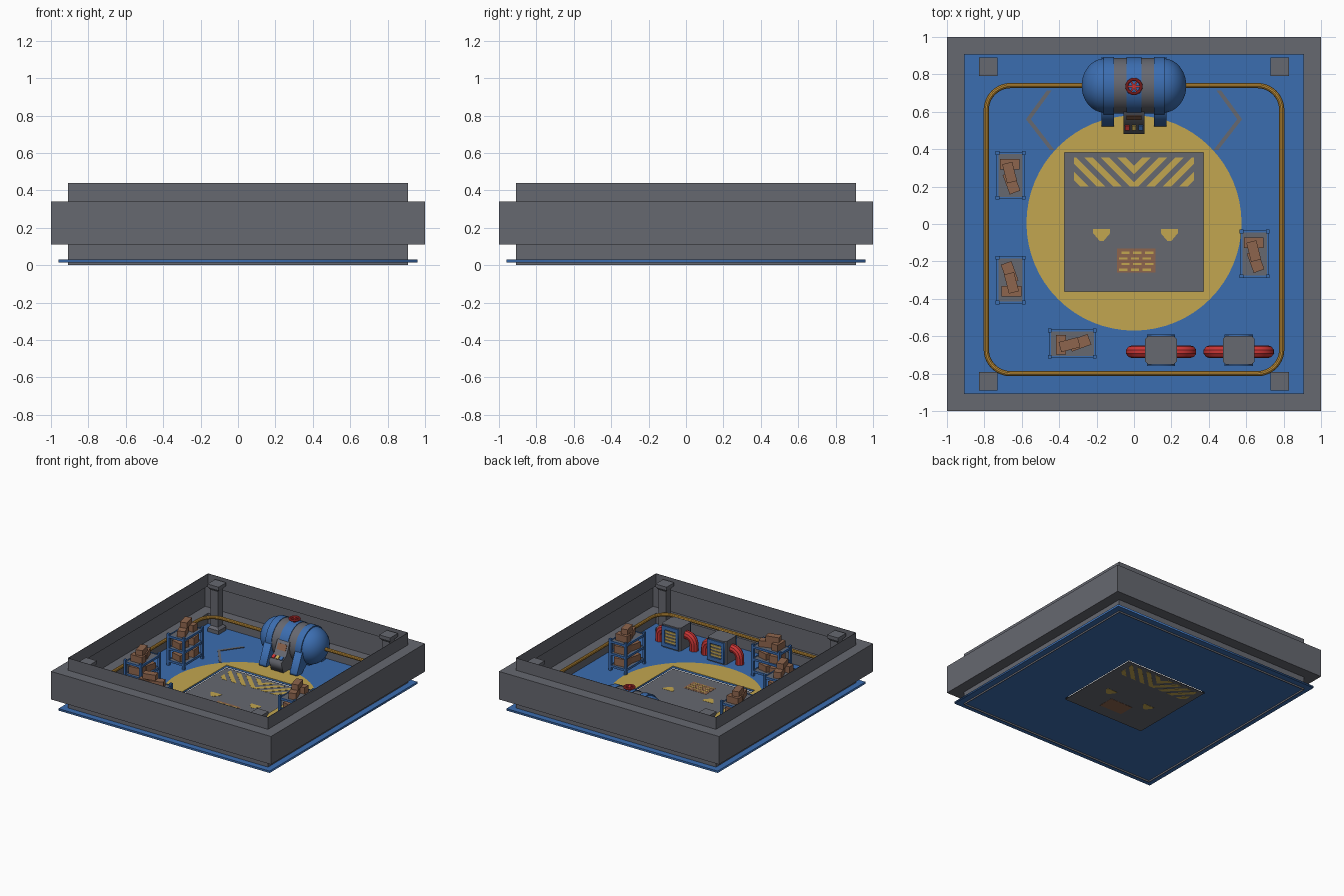
import bpy, bmesh, math
from math import sin, cos, pi, radians
from mathutils import Matrix, Vector

if "Cube" in bpy.data.objects:
    bpy.data.objects.remove(bpy.data.objects["Cube"])


def mat(name, r, g, b):
    m = bpy.data.materials.new(name)
    m.diffuse_color = (r, g, b, 1)
    m.use_nodes = True
    m.node_tree.nodes["Principled BSDF"].inputs["Base Color"].default_value = m.diffuse_color
    return m


GREY = mat("steel_grey", .133, .138, .162)
BLUE = mat("deck_blue", .044, .153, .434)
YELLOW = mat("marking_yellow", .54, .38, .08)
ORANGE = mat("pipe_orange", .52, .27, .04)
BROWN = mat("crate_brown", .27, .13, .075)
RED = mat("valve_red", .58, .035, .035)


def add(name, me, m, matrix=None, smooth=False):
    me.materials.clear()
    me.materials.append(m)
    if smooth:
        me.shade_smooth()
        me.set_sharp_from_angle(angle=radians(35))
    o = bpy.data.objects.new(name, me)
    bpy.context.collection.objects.link(o)
    if matrix is not None:
        o.matrix_world = matrix
    return o


def from_bm(name, bm, m, matrix=None, smooth=False):
    me = bpy.data.meshes.new(name)
    bm.to_mesh(me)
    bm.free()
    return add(name, me, m, matrix, smooth)


def from_curve(name, cu, m, matrix=None, smooth=False):
    tmp = bpy.data.objects.new("tmp", cu)
    bpy.context.collection.objects.link(tmp)
    dg = bpy.context.evaluated_depsgraph_get()
    me = bpy.data.meshes.new_from_object(tmp.evaluated_get(dg))
    bpy.data.objects.remove(tmp)
    return add(name, me, m, matrix, smooth)


def spline(cu, pts, cyclic):
    s = cu.splines.new('POLY')
    s.points.add(len(pts) - 1)
    for p, c in zip(s.points, pts):
        p.co = (c[0], c[1], c[2] if len(c) > 2 else 0, 1)
    s.use_cyclic_u = cyclic


def flat(name, loops, z0, z1, m, frame=None):
    """Filled outlines (nested loops make holes) extruded from z0 to z1."""
    cu = bpy.data.curves.new(name, 'CURVE')
    cu.dimensions = '2D'
    cu.fill_mode = 'BOTH'
    cu.extrude = (z1 - z0) / 2
    for l in loops:
        spline(cu, l, True)
    return from_curve(name, cu, m, (frame or Matrix()) @ Matrix.Translation((0, 0, (z0 + z1) / 2)))


def tube(name, pts, r, m, cyclic=False):
    cu = bpy.data.curves.new(name, 'CURVE')
    cu.dimensions = '3D'
    cu.bevel_depth = r
    cu.bevel_resolution = 3
    cu.use_fill_caps = True
    spline(cu, pts, cyclic)
    return from_curve(name, cu, m, smooth=True)


def box(name, at, size, m, rot=(0, 0, 0), parent=Matrix(), bevel=0):
    bm = bmesh.new()
    bmesh.ops.create_cube(bm, size=1)
    bmesh.ops.scale(bm, vec=size, verts=bm.verts)
    if bevel:
        up = [e for e in bm.edges if abs(e.verts[0].co.z - e.verts[1].co.z) > 1e-4]
        bmesh.ops.bevel(bm, geom=up, offset=bevel, segments=1, affect='EDGES')
    turn = Matrix.Rotation(rot[2], 4, 'Z') @ Matrix.Rotation(rot[0], 4, 'X')
    return from_bm(name, bm, m, parent @ Matrix.Translation(at) @ turn)


def rings(name, prof, m, at=(0, 0, 0), n=4, caps=True, axis_x=False, closed=False):
    """Stack of n-sided rings; for n = 4 the radius is the half width of a square."""
    bm = bmesh.new()
    k = math.sqrt(2) if n == 4 else 1
    rows = [[bm.verts.new((k * r * cos(2 * pi * (i + .5) / n), k * r * sin(2 * pi * (i + .5) / n), z))
             for i in range(n)] for r, z in prof]
    pairs = list(zip(rows, rows[1:])) + ([(rows[-1], rows[0])] if closed else [])
    for a, b in pairs:
        for i in range(n):
            j = (i + 1) % n
            bm.faces.new((a[i], a[j], b[j], b[i]))
    if caps and not closed:
        bm.faces.new(rows[0][::-1])
        bm.faces.new(rows[-1])
    mx = Matrix.Translation(at)
    if axis_x:
        mx = mx @ Matrix.Rotation(pi / 2, 4, 'Y')
    return from_bm(name, bm, m, mx, n > 4)


def rect(x0, y0, x1, y1):
    return [(x0, y0), (x1, y0), (x1, y1), (x0, y1)]


def mirror(pts, c=0):
    return [(2 * c - x, y) for x, y in pts][::-1]


# outer wall: thin stepped sheet that bulges outwards in the middle
wall = rings("wall", [(.91, 0), (.91, .11), (1, .11), (1, .34), (.91, .34), (.91, .44)], GREY, caps=False)
sol = wall.modifiers.new("thickness", 'SOLIDIFY')
sol.thickness = .004

# floor plate with a square opening, yellow disc and angled floor lines
hole = rect(-.372, -.362, .372, .382)
flat("floor", [rect(-.96, -.96, .96, .96), hole], .014, .03, BLUE)
disc = [(.575 * cos(2 * pi * i / 64), .005 + .575 * sin(2 * pi * i / 64)) for i in range(64)]
flat("floor_disc", [disc, hole], .028, .0325, YELLOW)
line = [(-.465, .715), (-.578, .56), (-.45, .395), (-.425, .395), (-.552, .56), (-.44, .715)]
flat("floor_lines", [line, mirror(line)], .03, .0345, GREY)

# sunken landing pad with painted marks that show on both sides
flat("pad", [rect(-.372, -.362, .372, .382)], .004, .010, GREY)
stripes = [
    [(-.265, .355), (-.22, .355), (-.065, .2), (-.11, .2)],
    [(-.177, .355), (-.132, .355), (0, .223), (0, .2), (-.022, .2)],
    [(-.089, .355), (-.044, .355), (0, .311), (0, .266)],
    [(-.32, .322), (-.32, .355), (-.308, .355), (-.153, .2), (-.198, .2)],
    [(-.32, .234), (-.32, .279), (-.241, .2), (-.286, .2)]]
arrow = [(-.218, -.028), (-.128, -.028), (-.128, -.05), (-.162, -.09), (-.184, -.09), (-.218, -.05)]
for i, s in enumerate(stripes):
    for side, p in (("left", s), ("right", mirror(s))):
        flat(f"pad_stripe_{side}_{i}", [p], .0025, .0115, YELLOW)
flat("pad_arrows", [arrow, mirror(arrow, .008)], .0025, .0115, YELLOW)
flat("pad_plate", [rect(-.09, -.26, .115, -.13)], .0025, .0115, BROWN)
dashes = [rect(-.08 + .063 * i + .012 * (j % 2), -.25 + .03 * j, -.035 + .063 * i + .012 * (j % 2), -.238 + .03 * j)
          for i in range(3) for j in range(4)]
flat("pad_plate_dashes", dashes, .011, .013, YELLOW)

# corner posts with base and cap
for x in (-.78, .78):
    for y in (-.84, .84):
        rings("corner_post", [(.05, .03), (.05, .06), (.033, .08), (.033, .37), (.05, .395), (.05, .42)],
              GREY, (x, y, 0))

# pipe loop round the room
loop = []
for cx, cy, a0 in ((.66, .61, 0), (-.66, .61, 90), (-.66, -.67, 180), (.66, -.67, 270)):
    for i in range(11):
        a = radians(a0 + 9 * i)
        loop.append((cx + .13 * cos(a), cy + .13 * sin(a), .2))
tube("pipe_loop", loop, .014, ORANGE, True)

# tank: domed body, grey jacket, straps
T = (0, .74, .2)
dome = [(.146 * cos(radians(a)), .155 + .125 * sin(radians(a))) for a in (0, 12, 24, 36, 48, 60, 72, 82, 89)]
rings("tank_body", [(r, -z) for r, z in dome[::-1]] + dome, BLUE, T, 40, axis_x=True)
rings("tank_jacket", [(.149, -.112), (.149, .112)], GREY, T, 40, axis_x=True)
for x, w in ((-.135, .027), (0, .04), (.135, .027)):
    rings("tank_strap", [(.14, -w), (.154, -w), (.154, w), (.14, w)], BLUE,
          (x, .74, .2), 40, axis_x=True, closed=True)

# tank legs and control console, drawn as side profiles
SIDE = Matrix(((0, 0, 1, 0), (1, 0, 0, 0), (0, 1, 0, 0), (0, 0, 0, 1)))
leg = [(.588, .2), (.52, .05), (.52, .03), (.58, .03), (.65, .085), (.83, .085), (.84, .03), (.89, .03), (.892, .2)]
for x in (-.14, .14):
    flat("tank_leg", [leg], x - .033, x + .033, BLUE, SIDE)
console = [(.64, .03), (.51, .03), (.48, .12), (.55, .16), (.59, .25), (.64, .25)]
flat("console", [console], -.056, .056, GREY, SIDE)
for x, m in ((-.035, RED), (0, YELLOW), (.035, BLUE)):
    box("console_button", (x, .515, .142), (.024, .03, .012), m, (radians(30), 0, 0))
box("console_vent", (0, .571, .207), (.08, .05, .008), BROWN, (radians(66), 0, 0))

# valve wheel on top of the tank
W = Vector((0, .735, .378))
tube("valve_rim", [W + Vector((.038 * cos(pi * i / 12), .038 * sin(pi * i / 12), 0)) for i in range(24)], .008, RED, True)
for i in range(3):
    box("valve_spoke", W, (.076, .009, .008), RED, (0, 0, pi * i / 3))
rings("valve_stem", [(.013, .34), (.013, .385)], RED, (0, .735, 0), 16)

# shelf racks: blue corner posts and rails, grey shelves, brown crates
for x, y, turn in ((-.66, .26, 0), (-.66, -.30, pi), (.645, -.16, 0), (-.33, -.64, pi / 2)):
    P = Matrix.Translation((x, y, 0)) @ Matrix.Rotation(turn, 4, 'Z')
    for sx in (-1, 1):
        for sy in (-1, 1):
            box("rack_post", (sx * .07, sy * .12, .16), (.02, .02, .26), BLUE, parent=P)
    for z in (.065, .165, .265):
        box("rack_shelf", (0, 0, z), (.13, .23, .012), GREY, parent=P)
        for s in (-1, 1):
            box("rack_side_rail", (s * .07, 0, z), (.01, .23, .018), BLUE, parent=P)
            box("rack_end_rail", (0, s * .12, z), (.13, .01, .018), BLUE, parent=P)
    for z in (.071, .171):
        box("crate", (.005, .055, z + .03), (.105, .08, .06), BROWN, (0, 0, .12), P)
        box("crate", (-.01, -.05, z + .025), (.09, .09, .05), BROWN, (0, 0, -.25), P)
    box("top_crate", (-.005, .06, .298), (.105, .055, .054), BROWN, parent=P)
    box("top_crate", (.005, -.04, .296), (.06, .11, .05), BROWN, (0, 0, .35), P)
    box("upper_crate", (-.005, .015, .345), (.055, .105, .045), BROWN, (0, 0, .25), P)

# pump units: grey casing, blue window frame, yellow grille, red elbows to the floor
FRONT = Matrix(((1, 0, 0, 0), (0, 0, -1, 0), (0, 1, 0, 0), (0, 0, 0, 1)))
for x in (.145, .56):
    box("pump_casing", (x, -.675, .125), (.17, .15, .19), GREY, bevel=.015)
    for s in (-1, 1):
        F = Matrix.Translation((x, -.675 + s * .078, .125)) @ FRONT
        flat("pump_frame", [rect(-.075, -.085, .075, .085), rect(-.05, -.055, .05, .055)], -.007, .007, BLUE, F)
        for i in range(4):
            box("pump_grille", (x, -.675 + s * .076, .086 + .026 * i), (.1, .006, .014), YELLOW)
        elbow = [(x, -.683, .14)] + [(x + s * (.095 + .06 * sin(radians(a))), -.683, .08 + .06 * cos(radians(a)))
                                     for a in range(0, 91, 10)] + [(x + s * .155, -.683, .03)]
        tube("pump_elbow", elbow, .034, RED)
